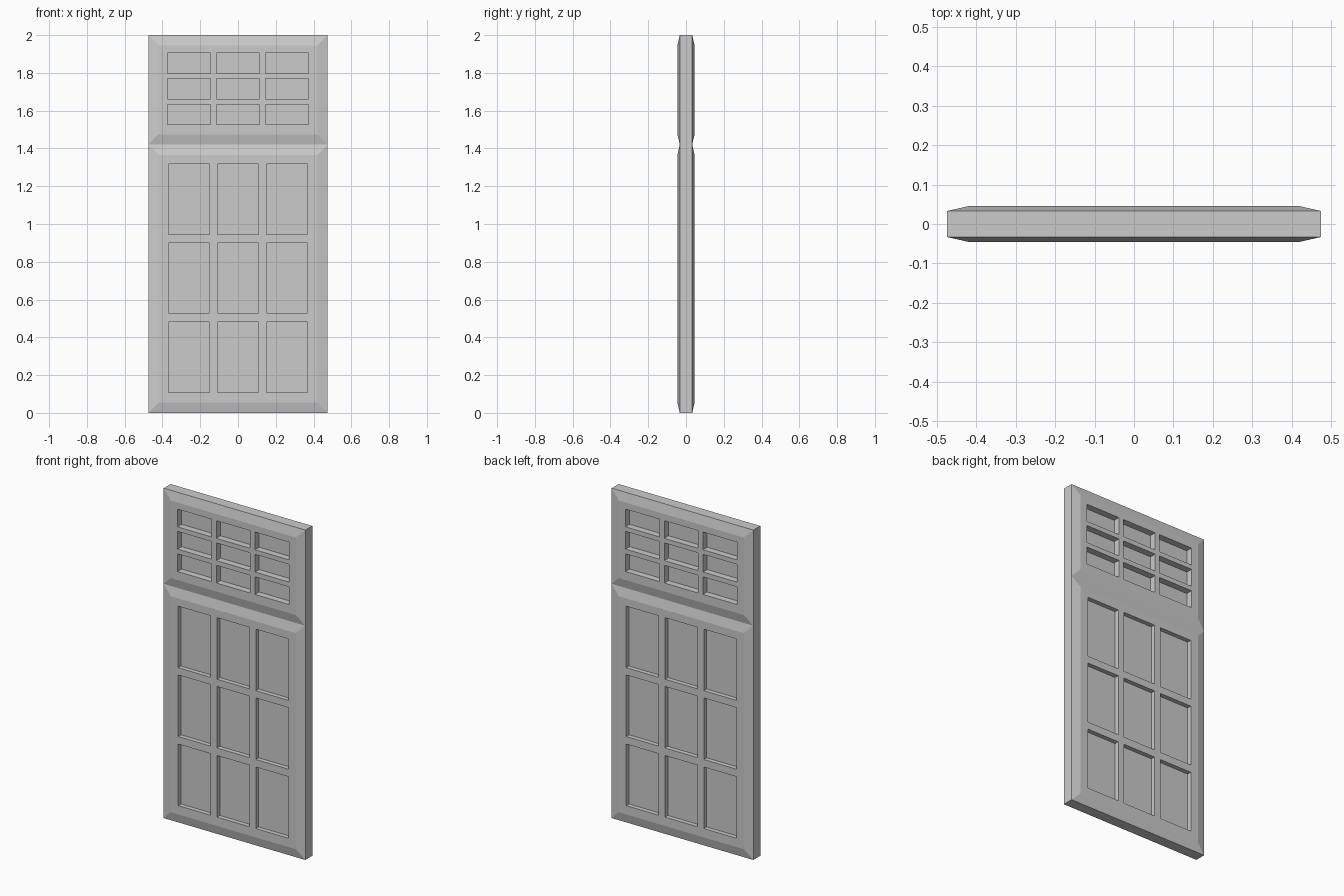
import bpy, bmesh

if "Cube" in bpy.data.objects:
    bpy.data.objects.remove(bpy.data.objects["Cube"])

HALF_W, BEVEL = 0.475, 0.055      # half width of the door, width of the sloped border
Y_EDGE, Y_FACE = 0.033, 0.0455    # half thickness at the rim and on the raised field
SPLIT = 1.42                      # height of the groove between the two sections

bm = bmesh.new()


def poly(pts):
    return bm.faces.new([bm.verts.new(p) for p in pts])


def breaks(lo, hi, centres, size):
    return [lo] + [c + s * size / 2 for c in centres for s in (-1, 1)] + [hi]


def section(z0, z1, size, columns, rows, depth, side):
    """Raised field with mitred border and a grid of square-cut recesses."""
    w = HALF_W - BEVEL
    xs = breaks(-w, w, columns, size[0])
    zs = breaks(z0 + BEVEL, z1 - BEVEL, rows, size[1])
    ye, yf, yr = side * Y_EDGE, side * Y_FACE, side * (Y_FACE - depth)

    # field cells; every odd/odd cell is a recess
    for i in range(len(xs) - 1):
        for j in range(len(zs) - 1):
            ring = [(xs[i], zs[j]), (xs[i + 1], zs[j]),
                    (xs[i + 1], zs[j + 1]), (xs[i], zs[j + 1])]
            recess = i % 2 and j % 2
            poly([(x, yr if recess else yf, z) for x, z in ring])
            if recess:
                for a, b in zip(ring, ring[1:] + ring[:1]):
                    poly([(a[0], yf, a[1]), (b[0], yf, b[1]),
                          (b[0], yr, b[1]), (a[0], yr, a[1])])

    # sloped border, sharing the grid points along the field
    for z, zi in ((z0, zs[0]), (z1, zs[-1])):
        poly([(HALF_W, ye, z), (-HALF_W, ye, z)] + [(x, yf, zi) for x in xs])
    for s in (-1, 1):
        poly([(s * HALF_W, ye, z1), (s * HALF_W, ye, z0)] + [(s * w, yf, z) for z in zs])


columns = (-0.26, 0, 0.26)
for side in (-1, 1):
    section(SPLIT, 2.0, (0.228, 0.107), columns, (1.58, 1.716, 1.851), 0.040, side)
    section(0.0, SPLIT, (0.218, 0.373), columns, (0.295, 0.714, 1.131), 0.027, side)

# rim: side edges, bottom and top
for s in (-1, 1):
    for z0, z1 in ((0.0, SPLIT), (SPLIT, 2.0)):
        poly([(s * HALF_W, -Y_EDGE, z0), (s * HALF_W, Y_EDGE, z0),
              (s * HALF_W, Y_EDGE, z1), (s * HALF_W, -Y_EDGE, z1)])
for z in (0.0, 2.0):
    poly([(-HALF_W, -Y_EDGE, z), (HALF_W, -Y_EDGE, z),
          (HALF_W, Y_EDGE, z), (-HALF_W, Y_EDGE, z)])

# weld into one closed solid
bmesh.ops.remove_doubles(bm, verts=bm.verts, dist=1e-5)
bmesh.ops.recalc_face_normals(bm, faces=bm.faces)
mesh = bpy.data.meshes.new("door")
bm.to_mesh(mesh)
bm.free()
bpy.context.collection.objects.link(bpy.data.objects.new("door", mesh))
